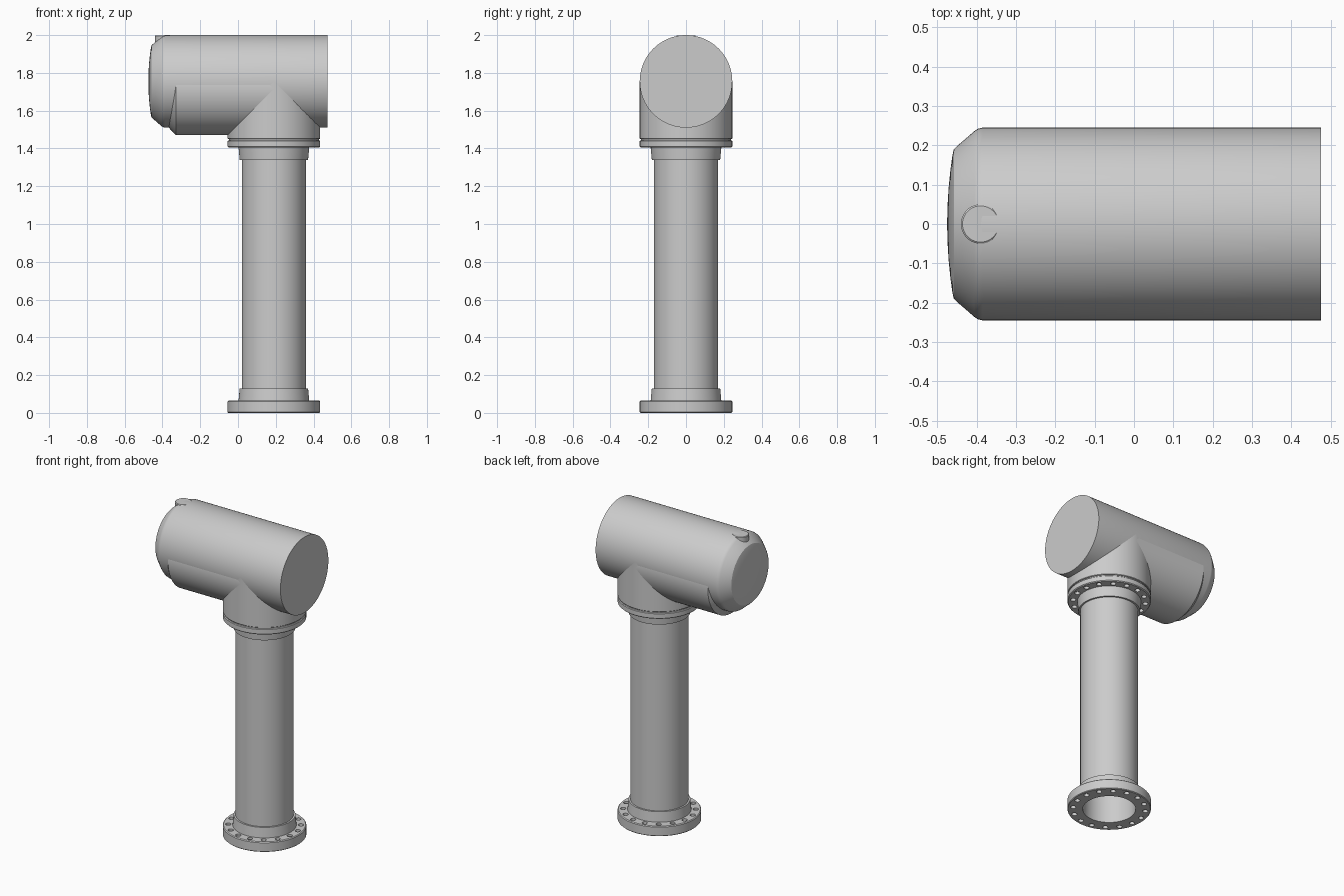
import bpy, bmesh, math
from mathutils import Matrix, Vector

cube = bpy.data.objects.get("Cube")
if cube:
    bpy.data.objects.remove(cube, do_unlink=True)

metal = bpy.data.materials.new("light_grey_metal")
metal.use_nodes = True
GREY = (0.6, 0.6, 0.6, 1)
metal.diffuse_color = GREY
metal.node_tree.nodes["Principled BSDF"].inputs["Base Color"].default_value = GREY

SEGMENTS = 96
POST_X = 0.19        # axis of the upright
R = 0.245            # shared radius of head, socket and flanges
HEAD_Z = 1.755
ALONG_X = Matrix.Rotation(math.radians(90), 4, 'Y')


def add_object(name, bm):
    bmesh.ops.recalc_face_normals(bm, faces=bm.faces)
    mesh = bpy.data.meshes.new(name)
    bm.to_mesh(mesh)
    bm.free()
    mesh.materials.append(metal)
    obj = bpy.data.objects.new(name, mesh)
    bpy.context.collection.objects.link(obj)
    return obj


def select_only(obj):
    bpy.ops.object.select_all(action='DESELECT')
    obj.select_set(True)
    bpy.context.view_layer.objects.active = obj


def smooth(obj):
    select_only(obj)
    bpy.ops.object.shade_smooth_by_angle(angle=math.radians(25))


def lathe(name, profile, place, ring=False):
    """Turn (radius, height) points about z; a ring joins its last point to its first."""
    bm = bmesh.new()
    loops = []
    for r, h in profile:
        loops.append([bm.verts.new((r * math.cos(a), r * math.sin(a), h))
                      for a in (math.tau * i / SEGMENTS for i in range(SEGMENTS))])
    pairs = list(zip(loops, loops[1:]))
    if ring:
        pairs.append((loops[-1], loops[0]))
    else:
        bm.faces.new(loops[0])
        bm.faces.new(loops[-1])
    for a, b in pairs:
        for i in range(SEGMENTS):
            j = (i + 1) % SEGMENTS
            bm.faces.new((a[i], a[j], b[j], b[i]))
    bm.transform(place)
    return add_object(name, bm)


def drill_bolt_holes(obj, z, count=16):
    """Drill a circle of holes that straddles the centre lines."""
    bm = bmesh.new()
    for i in range(count):
        a = math.tau * (i + 0.5) / count
        spot = Vector((POST_X + 0.213 * math.cos(a), 0.213 * math.sin(a), z))
        bmesh.ops.create_cone(bm, cap_ends=True, segments=16, radius1=0.016,
                              radius2=0.016, depth=0.2,
                              matrix=Matrix.Translation(spot))
    cutter = add_object("bolt_hole_cutter", bm)
    cutter.hide_render = True
    mod = obj.modifiers.new("bolt_holes", 'BOOLEAN')
    mod.operation = 'DIFFERENCE'
    mod.solver = 'EXACT'
    mod.object = cutter
    select_only(obj)
    bpy.ops.object.modifier_apply(modifier=mod.name)
    bpy.data.objects.remove(cutter, do_unlink=True)


def on_post(z=0):
    return Matrix.Translation((POST_X, 0, z))


# Flanges with tapered welding hubs at both ends of the upright
BORE = 0.155
BASE, TOP = 0.065, 0.038
def flange(name, thick, place):
    profile = [(BORE, 0), (R - 0.004, 0), (R, 0.004), (R, thick - 0.005),
               (R - 0.005, thick), (0.187, thick), (0.181, thick + 0.065),
               (BORE, thick + 0.065)]
    return lathe(name, profile, place, ring=True)


base_flange = flange("base_flange", BASE, on_post())
drill_bolt_holes(base_flange, BASE / 2)
top_flange = flange("top_flange", TOP,
                    on_post(1.443) @ Matrix.Rotation(math.pi, 4, 'X'))
drill_bolt_holes(top_flange, 1.443 - TOP / 2)

# Hollow upright, gasket and the socket that enters the head
column = lathe("column_pipe", [(0.158, 0.03), (0.17, 0.03), (0.17, 1.42), (0.158, 1.42)],
               on_post(), ring=True)
gasket = lathe("gasket", [(R - 0.007, 1.44), (R - 0.007, 1.455)], on_post())
socket = lathe("head_socket", [(R - 0.003, 1.45), (R, 1.453), (R, HEAD_Z)], on_post())

# Horizontal head: chamfered, slightly domed on one end and flat on the other
dome = [(0.185 * t, -0.475 + 0.015 * t * t) for t in (0.05, 0.25, 0.5, 0.75, 0.95)]
shoulder = [(0.19, -0.458), (0.198, -0.45), (0.236, -0.406), (0.242, -0.397), (R, -0.385)]
head = lathe("head_barrel", dome + shoulder + [(R, 0.475)],
             Matrix.Translation((0, 0, HEAD_Z)) @ ALONG_X)

# Lowered barrel that forms the belly behind the socket
belly = lathe("head_belly", [(0.2, -0.37), (0.21, -0.362), (R, -0.328), (R, POST_X)],
              Matrix.Translation((0, 0, HEAD_Z - 0.04)) @ ALONG_X)

# Small round boss on the domed end
boss = lathe("top_boss", [(0.05, 1.85), (0.05, 1.996), (0.046, 1.999)],
             Matrix.Translation((-0.39, 0, 0)))

for part in (base_flange, top_flange, column, gasket, socket, head, belly, boss):
    smooth(part)
